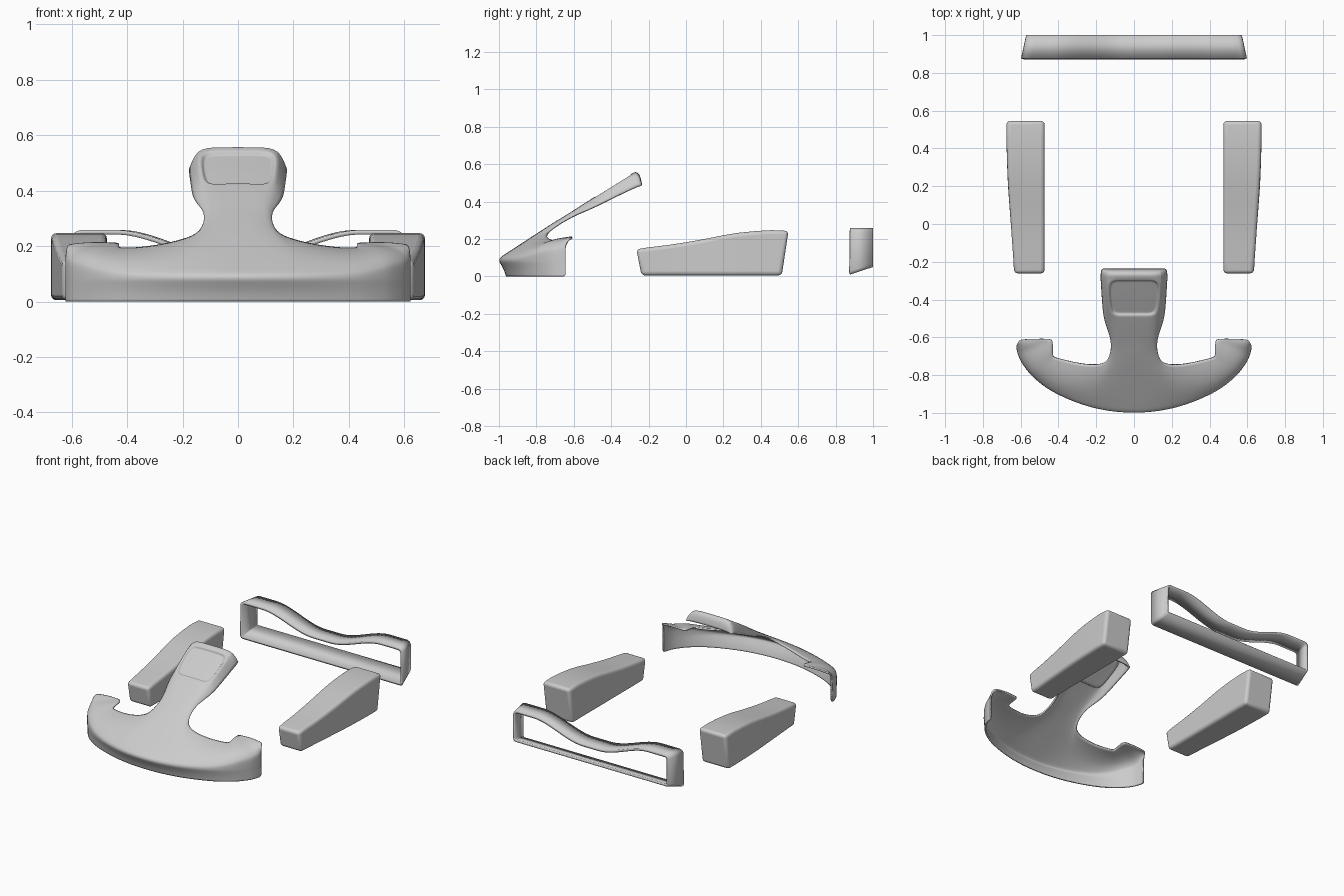
import bpy, bmesh, math
from mathutils import Vector

if "Cube" in bpy.data.objects:
    bpy.data.objects.remove(bpy.data.objects["Cube"])


def make_object(name, bm, angle=40):
    me = bpy.data.meshes.new(name)
    bm.to_mesh(me)
    bm.free()
    ob = bpy.data.objects.new(name, me)
    bpy.context.collection.objects.link(ob)
    bpy.ops.object.select_all(action='DESELECT')
    ob.select_set(True)
    bpy.context.view_layer.objects.active = ob
    bpy.ops.object.shade_smooth_by_angle(angle=math.radians(angle))
    return ob


# Front fairing: wing columns run from the nose edge to the rear edge
# (front x, front y, nose z, back x, back y, back z)
COLS = [(0, -1.0, .098, 0, -.70, .293), (.10, -.996, .098, .06, -.70, .292),
        (.20, -.978, .098, .112, -.69, .288), (.27, -.958, .098, .132, -.732, .25),
        (.34, -.932, .098, .20, -.749, .224), (.41, -.90, .10, .29, -.74, .204),
        (.47, -.865, .105, .37, -.72, .195), (.525, -.82, .115, .42, -.708, .194),
        (.555, -.79, .125, .43, -.70, .197), (.585, -.75, .13, .43, -.66, .208),
        (.604, -.72, .135, .43, -.615, .212), (.615, -.69, .14, .445, -.609, .213),
        (.622, -.665, .145, .53, -.609, .216), (.623, -.645, .145, .605, -.611, .208)]
# Upright panel rows: y, z, face half width, flange half width, flange drop
PANEL = [(-.63, .334, .104, .116, .02), (-.56, .38, .116, .14, .035),
         (-.495, .421, .132, .163, .05), (-.40, .482, .142, .170, .065),
         (-.29, .549, .150, .177, .08), (-.268, .562, .150, .177, .085),
         (-.245, .545, .149, .174, .058), (-.236, .495, .148, .168, .01)]


def wing_column(c):
    f, b, zn = Vector(c[0:2]), Vector(c[3:5]), c[2]
    s = (c[0] / .62) ** 2
    inset = .035 * (1 - s) + .002
    pts = []
    for z, k in ((0, 1), (.035, .7), (.07, .15), (.08, 0)):
        pts.append((f.x, f.y + inset * k, z))
    q = f.lerp(b, .4 - .34 * s)
    zq = zn + (c[5] - zn) * (.4 + .62 * s)
    for t in (0, .12, .3, .5, .75, 1):
        p = f * (1 - t) ** 2 + q * 2 * t * (1 - t) + b * t * t
        pts.append((p.x, p.y, zn * (1 - t) ** 2 + zq * 2 * t * (1 - t) + c[5] * t * t))
    return pts


bm = bmesh.new()
recess = []
for side in (1, -1):
    def vert(p):
        return bm.verts.new((p[0] * side, p[1], p[2]))
    grid = [[vert(p) for p in wing_column(c)] for c in COLS]
    for a, b in zip(grid, grid[1:]):
        for j in range(len(a) - 1):
            bm.faces.new((a[j], b[j], b[j + 1], a[j + 1]))
    prev = [grid[i][-1] for i in range(4)]
    for r, (y, z, w, w2, drop) in enumerate(PANEL):
        row = [vert(p) for p in ((0, y, z), (w * .5, y, z), (w, y, z - .004), (w2, y, z - drop))]
        for i in range(3):
            face = bm.faces.new((prev[i], prev[i + 1], row[i + 1], row[i]))
            if r in (3, 4) and i < 2:
                recess.append(face)
        prev = row
bmesh.ops.remove_doubles(bm, verts=bm.verts, dist=.0005)
bmesh.ops.recalc_face_normals(bm, faces=bm.faces)
if recess[0].normal.z < 0:
    bmesh.ops.reverse_faces(bm, faces=bm.faces)
# Recessed plate on the upright panel
for thick, depth in ((.012, 0), (.008, -.012), (.006, 0)):
    bmesh.ops.inset_region(bm, faces=recess, thickness=thick, depth=depth, use_even_offset=True)
fairing = make_object("front_fairing", bm, 50)
sub = fairing.modifiers.new("smooth", 'SUBSURF')
sub.levels = sub.render_levels = 2
sol = fairing.modifiers.new("shell", 'SOLIDIFY')
sol.thickness = .01

# Side pods: y at top, y at bottom, top z, outer x
POD = [(-.265, -.238, .145, .635), (-.20, -.18, .155, .638), (-.10, -.09, .167, .645),
       (0, 0, .182, .652), (.10, .09, .20, .659), (.20, .185, .22, .666),
       (.28, .26, .233, .67), (.37, .35, .242, .673), (.46, .43, .247, .675),
       (.548, .512, .243, .675)]
for side, name in ((1, "side_pod_right"), (-1, "side_pod_left")):
    bm = bmesh.new()
    rings = []
    for yt, yb, z, xo in POD:
        rings.append([bm.verts.new((x * side, y, h)) for x, y, h in
                      ((.473, yb, .005), (xo, yb, .005), (xo, yt, z), (.473, yt, z))])
    for a, b in zip(rings, rings[1:]):
        for i in range(4):
            j = (i + 1) % 4
            bm.faces.new((a[i], a[j], b[j], b[i]))
    bm.faces.new(rings[0])
    bm.faces.new(rings[-1])
    bmesh.ops.recalc_face_normals(bm, faces=bm.faces)
    pod = make_object(name, bm, 40)
    bev = pod.modifiers.new("rounded", 'BEVEL')
    bev.width, bev.segments = .02, 4
    bev.limit_method, bev.angle_limit = 'ANGLE', math.radians(40)

# Rear bumper: wavy hollow frame tapering toward the back
def top_z(x):
    t = min(max((abs(x) - .06) / .38, 0), 1)
    return .168 + .09 * t * t * (3 - 2 * t)


half = [(.57 * i / 20, top_z(.57 * i / 20)) for i in range(21)]
half += [(.588, .251), (.597, .235), (.598, .03), (.593, .015), (.58, .01)]
loop = half + [(-x, z) for x, z in reversed(half[1:])]
bm = bmesh.new()
front = [bm.verts.new((x, .877, z)) for x, z in loop]
back = [bm.verts.new((x * .955, 1.0, z if z > .1 else z + .04)) for x, z in loop]
for i in range(len(loop)):
    j = (i + 1) % len(loop)
    bm.faces.new((front[i], front[j], back[j], back[i]))
bmesh.ops.recalc_face_normals(bm, faces=bm.faces)
bm.faces.ensure_lookup_table()
if bm.faces[0].normal.z < 0:
    bmesh.ops.reverse_faces(bm, faces=bm.faces)
bumper = make_object("rear_bumper_frame", bm, 40)
sol = bumper.modifiers.new("wall", 'SOLIDIFY')
sol.thickness = .016
sol.use_even_offset = True
